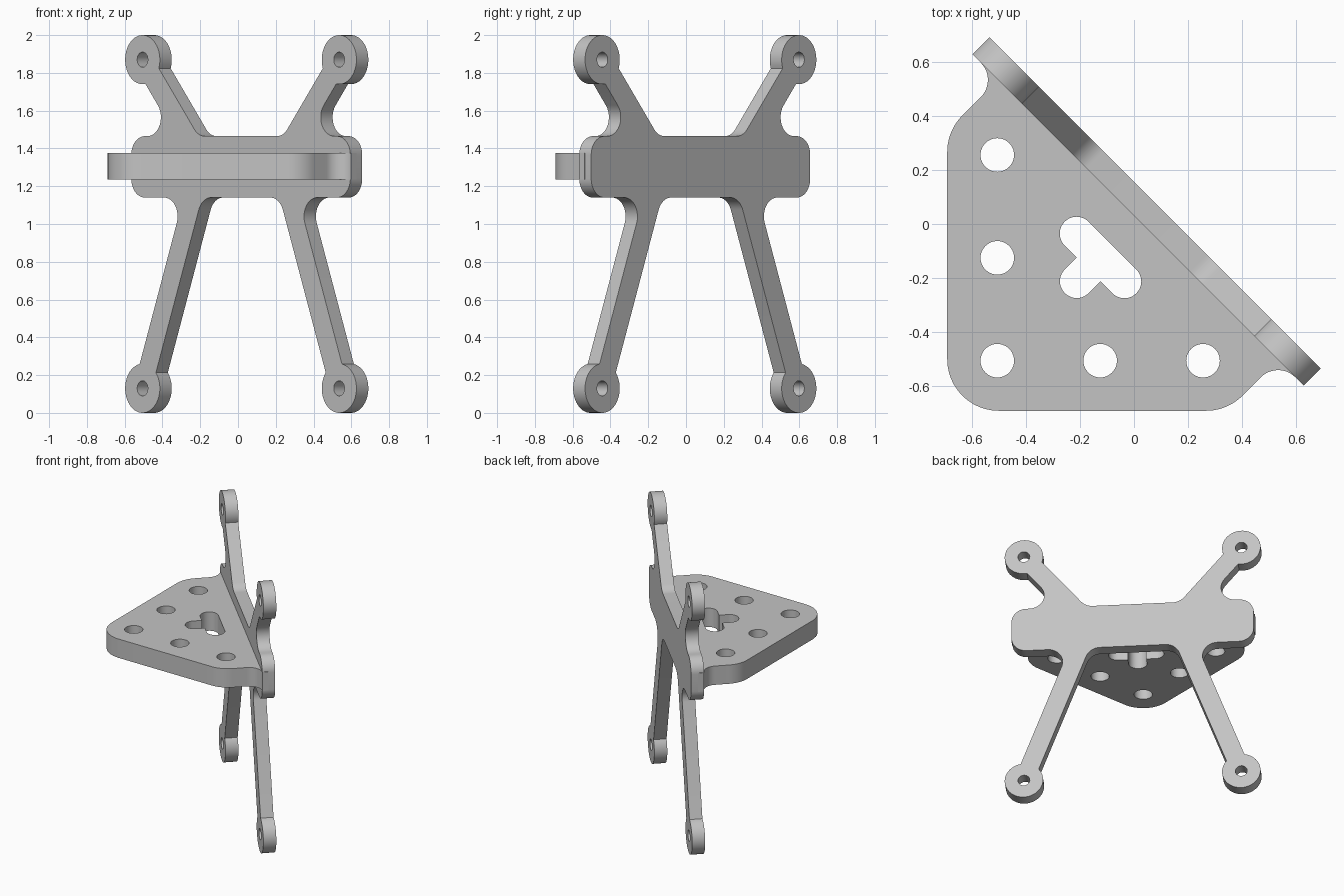
import bpy, bmesh, math
from mathutils import Vector, Matrix

cube = bpy.data.objects.get("Cube")
if cube:
    bpy.data.objects.remove(cube, do_unlink=True)

grey = bpy.data.materials.new("light_grey")
grey.use_nodes = True
COLOR = (0.55, 0.55, 0.55, 1)
grey.diffuse_color = COLOR
grey.node_tree.nodes["Principled BSDF"].inputs["Base Color"].default_value = COLOR


def circle(cx, cy, r, start=0.0, sweep=math.tau, steps=40):
    """Points along an arc; a full circle does not repeat its first point."""
    n = steps if sweep == math.tau else steps - 1
    return [(cx + r * math.cos(start + sweep * i / n),
             cy + r * math.sin(start + sweep * i / n)) for i in range(steps)]


def rounded(corners, steps=12):
    """Closed outline from (x, y) or (x, y, radius) corners."""
    out = []
    for i, c in enumerate(corners):
        p = Vector(c[:2])
        if len(c) < 3:
            out.append(p)
            continue
        a = (Vector(corners[i - 1][:2]) - p).normalized()
        b = (Vector(corners[(i + 1) % len(corners)][:2]) - p).normalized()
        half = a.angle(b) / 2
        center = p + (a + b).normalized() * c[2] / math.sin(half)
        v0 = p + a * c[2] / math.tan(half) - center
        v1 = p + b * c[2] / math.tan(half) - center
        turn = math.atan2(v0.x * v1.y - v0.y * v1.x, v0.dot(v1))
        for k in range(steps + 1):
            out.append(center + Matrix.Rotation(turn * k / steps, 2) @ v0)
    return out


def plate(name, outlines, thickness, matrix):
    """Extruded flat plate; outlines after the first are holes."""
    curve = bpy.data.curves.new(name + "_profile", "CURVE")
    curve.dimensions = "2D"
    curve.fill_mode = "BOTH"
    curve.extrude = thickness / 2
    for pts in outlines:
        s = curve.splines.new("POLY")
        s.points.add(len(pts) - 1)
        for sp, p in zip(s.points, pts):
            sp.co = (p[0], p[1], 0, 1)
        s.use_cyclic_u = True
    temp = bpy.data.objects.new(name + "_profile", curve)
    mesh = bpy.data.meshes.new_from_object(temp)
    bpy.data.objects.remove(temp)
    bpy.data.curves.remove(curve)
    mesh.name = name
    mesh.transform(matrix)
    bm = bmesh.new()
    bm.from_mesh(mesh)
    bmesh.ops.remove_doubles(bm, verts=bm.verts, dist=0.0003)
    bmesh.ops.recalc_face_normals(bm, faces=bm.faces)
    bm.to_mesh(mesh)
    bm.free()
    mesh.materials.clear()
    mesh.materials.append(grey)
    obj = bpy.data.objects.new(name, mesh)
    bpy.context.collection.objects.link(obj)
    bpy.ops.object.select_all(action="DESELECT")
    obj.select_set(True)
    bpy.context.view_layer.objects.active = obj
    bpy.ops.object.shade_smooth_by_angle(angle=math.radians(30))
    return obj


# Upright bracket: a bar with four arms ending in round bosses
BOSS_X, BOSS_R, HOLE_R, ARM = 0.736, 0.13, 0.04, 0.065
LOW, HIGH, END, FILLET = 1.14, 1.465, 0.82, 0.1


def arm(boss_z, root_x, root_z):
    """Arm edges and boss arc, in counter-clockwise order."""
    a = math.atan2(root_z - boss_z, root_x - BOSS_X)
    w = ARM / math.sin(a)
    arc = circle(BOSS_X, boss_z, BOSS_R, a + math.pi / 6, math.pi * 5 / 3)
    return [(root_x - w, root_z, FILLET)] + arc + [(root_x + w, root_z, FILLET)]


half = arm(BOSS_R, 0.36, LOW)
half += [(END, LOW, FILLET), (END, HIGH, FILLET)]
half += arm(2 - BOSS_R, 0.402, HIGH)
mirrored = [(-c[0],) + tuple(c[1:]) for c in reversed(half)]
holes = [circle(s * BOSS_X, z, HOLE_R) for s in (-1, 1) for z in (BOSS_R, 2 - BOSS_R)]

d = math.sqrt(0.5)
mid = 0.0655 * d
upright = Matrix(((d, 0, -d, mid), (-d, 0, -d, mid), (0, 1, 0, 0), (0, 0, 0, 1)))
plate("upright_bracket", [rounded(half + mirrored)] + holes, 0.089, upright)

# Triangular shelf, symmetric about the diagonal, rooted in the bracket
side = [(0.345, -0.69, 0.19), (0.5325, -0.5025, 0.09), (0.597, -0.567), (0.627, -0.537)]
swapped = [(c[1], c[0]) + tuple(c[2:]) for c in reversed(side)]
shelf = rounded([(-0.69, -0.69, 0.19)] + side + swapped)

# Round mounting holes along the two outer edges
spots = [(-0.505 + 0.38 * i, -0.505) for i in range(3)]
spots += [(y, x) for x, y in spots[1:]]
cutouts = [circle(x, y, 0.062) for x, y in spots]

# T-shaped slot facing the outer corner
r = 0.0615
top, bar, stem = -0.113, -0.237, -0.361
right = [(0.062, stem, r), (0.062, bar), (0.187, bar, r), (0.187, top, r)]
left = [(-c[0],) + tuple(c[1:]) for c in reversed(right)]
slot = [((p[0] + p[1]) * d, (p[1] - p[0]) * d) for p in rounded(right + left)]

plate("shelf", [shelf, slot] + cutouts, 0.14, Matrix.Translation((0, 0, 1.305)))
